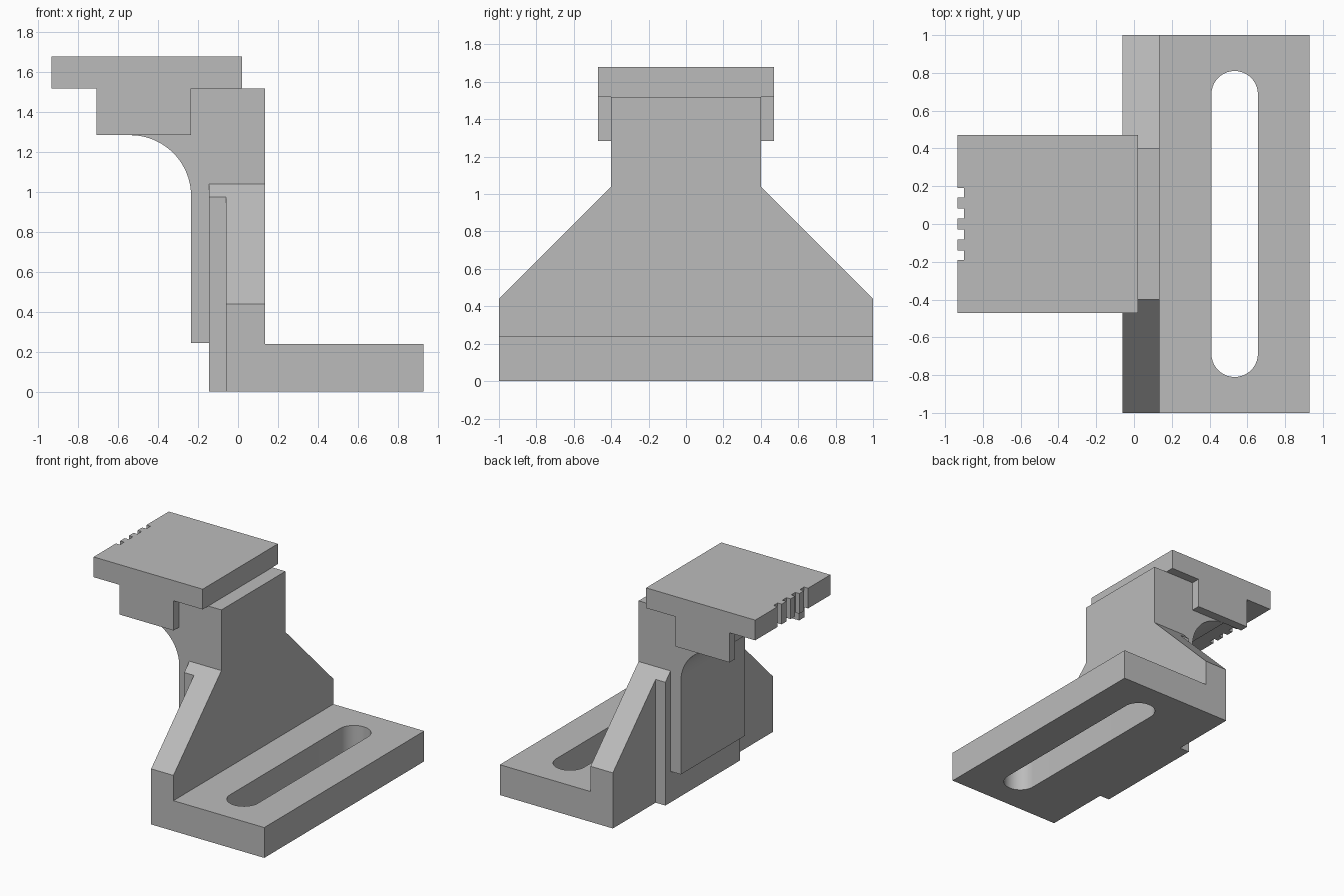
import bpy, bmesh, math
from mathutils import Vector

if "Cube" in bpy.data.objects:
    bpy.data.objects.remove(bpy.data.objects["Cube"])

grey = bpy.data.materials.new("plain_grey")
grey.diffuse_color = (0.5, 0.5, 0.5, 1)
grey.use_nodes = True
grey.node_tree.nodes["Principled BSDF"].inputs["Base Color"].default_value = grey.diffuse_color


def prism(name, profile, axis, lo, hi):
    """Extrude a 2D profile along an axis: x -> (y,z), y -> (x,z), z -> (x,y)."""
    place = {"x": lambda a, b, t: (t, a, b),
             "y": lambda a, b, t: (a, t, b),
             "z": lambda a, b, t: (a, b, t)}[axis]
    bm = bmesh.new()
    face = bm.faces.new([bm.verts.new(place(a, b, lo)) for a, b in profile])
    ext = bmesh.ops.extrude_face_region(bm, geom=[face])
    moved = [g for g in ext["geom"] if isinstance(g, bmesh.types.BMVert)]
    bmesh.ops.translate(bm, verts=moved, vec=Vector(place(0, 0, hi - lo)))
    bmesh.ops.recalc_face_normals(bm, faces=bm.faces)
    mesh = bpy.data.meshes.new(name)
    bm.to_mesh(mesh)
    bm.free()
    mesh.materials.append(grey)
    obj = bpy.data.objects.new(name, mesh)
    bpy.context.collection.objects.link(obj)
    return obj


def box(name, x0, x1, y0, y1, z0, z1):
    return prism(name, [(x0, y0), (x1, y0), (x1, y1), (x0, y1)], "z", z0, z1)


def combine(target, other, operation):
    """Apply a boolean and remove the second object."""
    mod = target.modifiers.new("combine", "BOOLEAN")
    mod.operation, mod.solver, mod.object = operation, "EXACT", other
    bpy.context.view_layer.objects.active = target
    bpy.ops.object.modifier_apply(modifier=mod.name)
    bpy.data.objects.remove(other)


def arc(cx, cy, r, a0, a1, n):
    return [(cx + r * math.cos(math.radians(a0 + (a1 - a0) * i / n)),
             cy + r * math.sin(math.radians(a0 + (a1 - a0) * i / n)))
            for i in range(n + 1)]


def mirrored(half):
    """Close a symmetric profile from its positive half."""
    return half + [(-a, b) for a, b in reversed(half)]


# Upright wall with sloping shoulders
bracket = prism("bracket", mirrored([(1, 0), (1, 0.44), (0.4, 1.04), (0.4, 1.52)]),
                "x", -0.06, 0.135)

# Foot plate
combine(bracket, box("foot", -0.06, 0.93, -1, 1, 0, 0.24), "UNION")

# Backing rib behind the wall
combine(bracket, prism("rib", mirrored([(0.465, 0), (0.465, 0.975), (0.4, 1.04)]),
                       "x", -0.145, 0.0), "UNION")

# Neck with a quarter-round fillet under the overhang
neck = [(0.0, 0.245), (0.0, 1.52), (-0.54, 1.52)]
neck += arc(-0.54, 0.98, 0.305, 90, 0, 20) + [(-0.235, 0.245)]
combine(bracket, prism("neck", neck, "y", -0.4, 0.4), "UNION")

# Rounded slot through the foot
slot = arc(0.533, 0.687, 0.123, 0, 180, 20) + arc(0.533, -0.687, 0.123, 180, 360, 20)
combine(bracket, prism("slot_cutter", slot, "z", -0.1, 0.4), "DIFFERENCE")

# Top plate with four notches in its left edge
outline = [(-0.935, -0.47), (0.02, -0.47), (0.02, 0.47), (-0.935, 0.47)]
for y in (0.165, 0.055, -0.055, -0.165):
    outline += [(-0.935, y + 0.026), (-0.9, y + 0.026),
                (-0.9, y - 0.026), (-0.935, y - 0.026)]
prism("top_plate", outline, "z", 1.52, 1.68)

# Side cheeks hanging below the plate
for side, y in (("front", -0.47), ("back", 0.4)):
    box(side + "_cheek", -0.71, -0.235, y, y + 0.07, 1.285, 1.52)

# Smooth the curved walls, keep the corners sharp
bpy.ops.object.select_all(action="DESELECT")
bracket.select_set(True)
bpy.context.view_layer.objects.active = bracket
bpy.ops.object.shade_smooth_by_angle(angle=math.radians(30))
